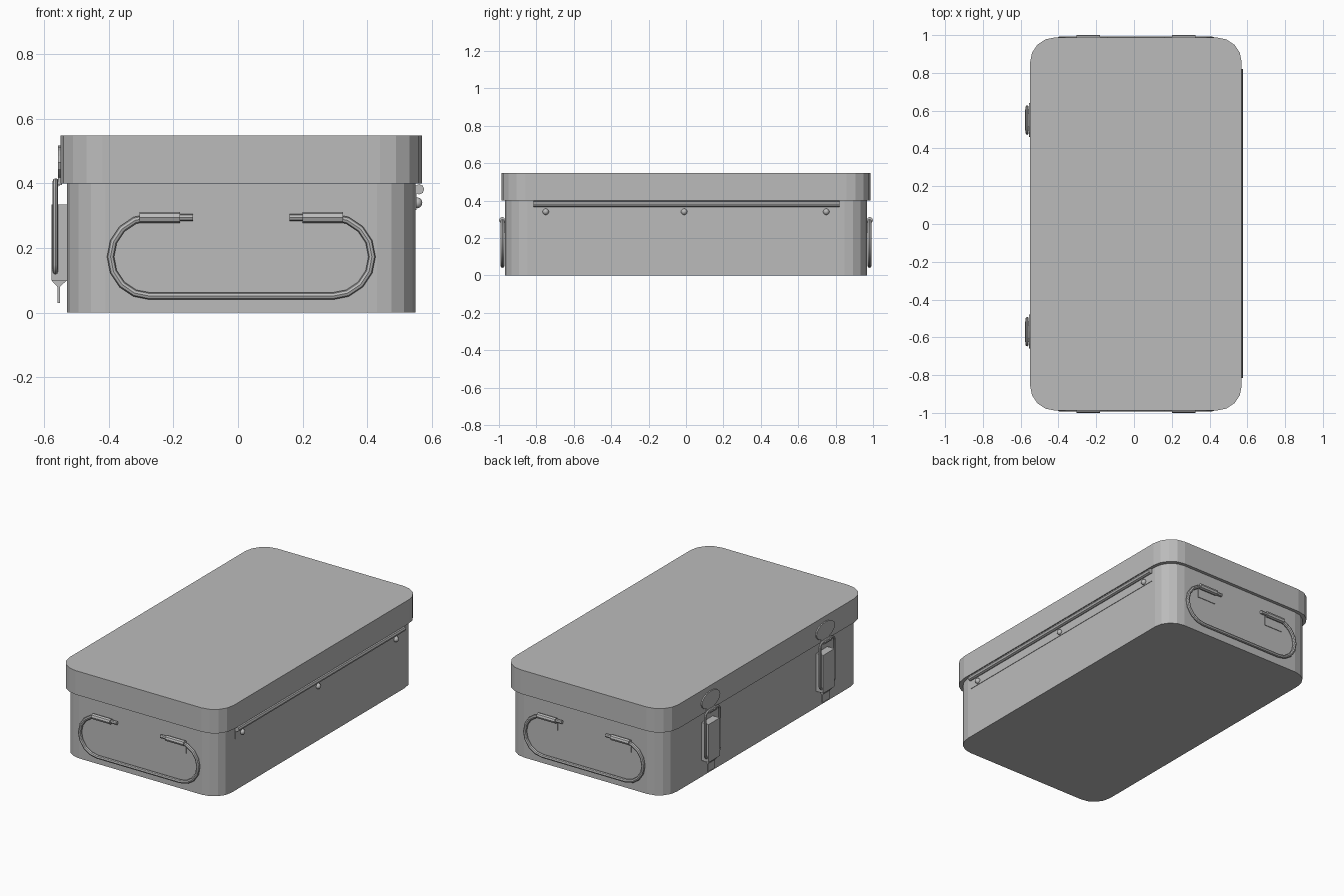
import bpy, bmesh, math
from mathutils import Vector

if "Cube" in bpy.data.objects:
    bpy.data.objects.remove(bpy.data.objects["Cube"], do_unlink=True)

steel = bpy.data.materials.new("grey_steel")
steel.use_nodes = True
GREY = (0.5, 0.5, 0.5, 1)
steel.diffuse_color = GREY
steel.node_tree.nodes["Principled BSDF"].inputs["Base Color"].default_value = GREY

CX = 0.01  # centre line of the box


def link(name, bm):
    bmesh.ops.recalc_face_normals(bm, faces=bm.faces)
    mesh = bpy.data.meshes.new(name)
    bm.to_mesh(mesh)
    bm.free()
    mesh.materials.append(steel)
    ob = bpy.data.objects.new(name, mesh)
    bpy.context.collection.objects.link(ob)
    return ob


def prism(name, outline, shift):
    """Extrude a closed 3D outline along a vector."""
    bm = bmesh.new()
    face = bm.faces.new([bm.verts.new(p) for p in outline])
    new = bmesh.ops.extrude_face_region(bm, geom=[face])["geom"]
    bmesh.ops.translate(bm, vec=shift, verts=[v for v in new if isinstance(v, bmesh.types.BMVert)])
    return link(name, bm)


def rounded(hw, hh, r, steps):
    """Rounded rectangle outline as 2D points."""
    pts = []
    for k, (sx, sy) in enumerate([(1, 1), (-1, 1), (-1, -1), (1, -1)]):
        for i in range(steps + 1):
            a = math.pi / 2 * (k + i / steps)
            pts.append((sx * (hw - r) + r * math.cos(a), sy * (hh - r) + r * math.sin(a)))
    return pts


def box(name, x, y, z):
    return prism(name, [(x[0], y[0], z[0]), (x[1], y[0], z[0]), (x[1], y[1], z[0]), (x[0], y[1], z[0])],
                 (0, 0, z[1] - z[0]))


def tube(name, pts, radius, cyclic=False):
    """Eight sided wire along a path."""
    cu = bpy.data.curves.new(name, 'CURVE')
    cu.dimensions = '3D'
    cu.bevel_depth = radius
    cu.bevel_resolution = 2
    cu.use_fill_caps = True
    sp = cu.splines.new('POLY')
    sp.points.add(len(pts) - 1)
    for p, co in zip(sp.points, pts):
        p.co = (*co, 1)
    sp.use_cyclic_u = cyclic
    cu.materials.append(steel)
    ob = bpy.data.objects.new(name, cu)
    bpy.context.collection.objects.link(ob)
    bpy.ops.object.select_all(action='DESELECT')
    ob.select_set(True)
    bpy.context.view_layer.objects.active = ob
    bpy.ops.object.convert(target='MESH')
    bpy.ops.object.shade_smooth_by_angle(angle=math.radians(35))
    return ob


# Box body and overhanging lid
prism("box_body", [(CX + x, y, 0) for x, y in rounded(0.54, 0.967, 0.12, 4)], (0, 0, 0.42))
prism("lid", [(CX + x, y, 0.4) for x, y in rounded(0.56, 0.987, 0.13, 4)], (0, 0, 0.148))

# Wire carrying handles at both ends
for end, s in (("front", -1), ("back", 1)):
    yc = s * 0.981
    half = [(0.15, 0.295)]
    for i in range(9):
        a = math.pi / 2 - math.pi * i / 8
        half.append((0.283 + 0.122 * math.cos(a), 0.173 + 0.122 * math.sin(a)))
    path = half + [(-x, z) for x, z in reversed(half)]
    tube(end + "_handle", [(CX + x, yc, z) for x, z in path], 0.011)
    for side, m in (("left", 1), ("right", -1)):
        xs = sorted((CX + m * 0.19, CX + m * 0.315))
        tube(f"{end}_{side}_handle_sleeve", [(x, s * 0.983, 0.295) for x in xs], 0.017)
        box(f"{end}_{side}_handle_plate", xs, sorted((s * 0.96, s * 0.971)), (0.228, 0.3))

# Long hinge with rivets on the left side
tube("hinge_barrel", [(0.561, -0.815, 0.382), (0.561, 0.82, 0.382)], 0.016)
box("hinge_leaf", (0.54, 0.553), (-0.815, 0.82), (0.318, 0.39))
for i, y in enumerate((-0.75, -0.01, 0.75)):
    bm = bmesh.new()
    bmesh.ops.create_uvsphere(bm, u_segments=10, v_segments=6, radius=0.017)
    bmesh.ops.translate(bm, vec=(0.555, y, 0.34), verts=bm.verts)
    for f in bm.faces:
        f.smooth = True
    link(f"hinge_rivet_{i + 1}", bm)

# Toggle latches on the right side
for n, yc in (("front", -0.57), ("back", 0.55)):
    disc = []
    for i in range(16):
        a = math.tau * i / 16
        disc.append((-0.545, yc + 0.09 * math.cos(a), 0.465 + 0.052 * math.sin(a)))
    prism(n + "_latch_lid_plate", disc, (-0.012, 0, 0))
    box(n + "_latch_neck", (-0.557, -0.545), (yc - 0.04, yc + 0.04), (0.395, 0.43))
    tube(n + "_latch_hook", [(-0.562, yc - 0.035, 0.402), (-0.562, yc + 0.035, 0.402)], 0.013)
    loop = rounded(0.07, 0.142, 0.025, 3)
    tube(n + "_latch_wire", [(-0.566, yc + y, 0.266 + z) for y, z in loop], 0.008, True)
    box(n + "_latch_body", (-0.578, -0.525), (yc - 0.055, yc + 0.055), (0.1, 0.335))
    # Tapered foot under the latch
    foot = [(-0.578, 0.1), (-0.56, 0.08), (-0.56, 0.03), (-0.552, 0.03), (-0.552, 0.08), (-0.53, 0.1)]
    prism(n + "_latch_foot", [(x, yc - 0.035, z) for x, z in foot], (0, 0.07, 0))
